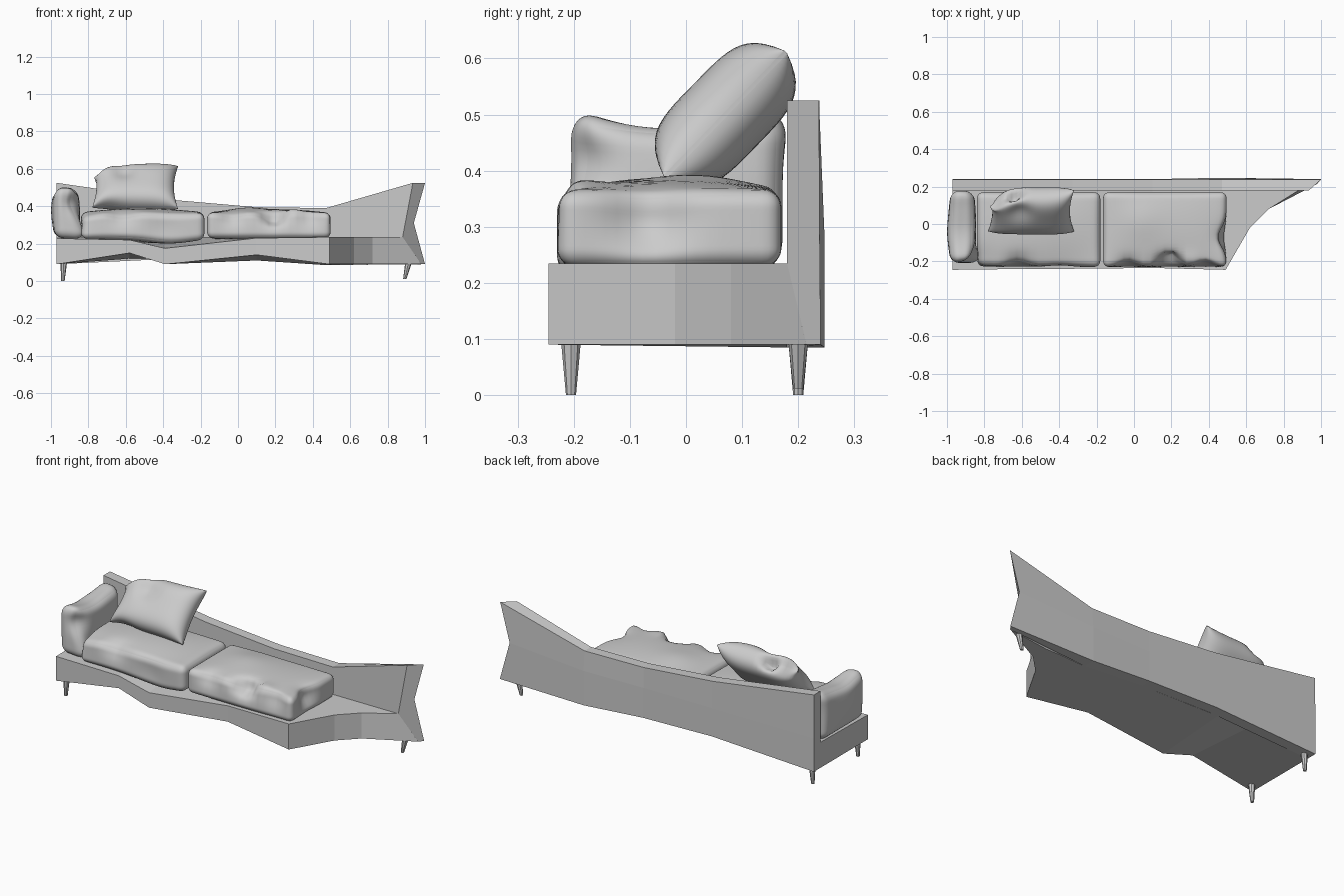
import bpy, bmesh, math
from mathutils import Vector, Matrix

if "Cube" in bpy.data.objects:
    bpy.data.objects.remove(bpy.data.objects["Cube"])


def finish(name, bm, smooth=False):
    bmesh.ops.remove_doubles(bm, verts=bm.verts, dist=1e-5)
    bmesh.ops.recalc_face_normals(bm, faces=bm.faces)
    me = bpy.data.meshes.new(name)
    bm.to_mesh(me)
    bm.free()
    ob = bpy.data.objects.new(name, me)
    bpy.context.collection.objects.link(ob)
    for p in me.polygons:
        p.use_smooth = smooth
    return ob


def loft(name, rings):
    bm = bmesh.new()
    vs = [[bm.verts.new(p) for p in r] for r in rings]
    n = len(vs[0])
    for a, b in zip(vs, vs[1:]):
        for i in range(n):
            j = (i + 1) % n
            bm.faces.new((a[i], a[j], b[j], b[i]))
    bm.faces.new(vs[0])
    bm.faces.new(vs[-1])
    return finish(name, bm)


def unit_grid(cuts=25):
    # cube from -1 to 1 with vertices gathered towards its edges
    bm = bmesh.new()
    bmesh.ops.create_cube(bm, size=2)
    bmesh.ops.subdivide_edges(bm, edges=bm.edges[:], cuts=cuts, use_grid_fill=True)
    for v in bm.verts:
        v.co = Vector([math.sin(c * math.pi / 2) for c in v.co])
    return bm


def dent(bm, dents):
    # each dent: centre, radius, push
    for v in bm.verts:
        p = v.co.copy()
        for c, r, push in dents:
            v.co += Vector(push) * math.exp(-((p - Vector(c)).length / r) ** 2)


def block_cushion(name, centre, half, r, puff, dents):
    bm = unit_grid()
    for v in bm.verts:
        u = v.co.copy()
        p = Vector([u[i] * half[i] for i in range(3)])
        q = Vector([max(-half[i] + r, min(half[i] - r, p[i])) for i in range(3)])
        p = q + (p - q).normalized() * r
        for i in range(3):
            a, b = u[(i + 1) % 3], u[(i + 2) % 3]
            p[i] += u[i] * puff[i] * (1 - a * a) * (1 - b * b)
        v.co = p + Vector(centre)
    dent(bm, dents)
    return finish(name, bm, True)


# Sofa base: front point, top and bottom heights, rear bottom height
base = [(-.97, -.245, .228, .09, .09), (-.58, -.24, .22, .15, .12),
        (-.39, -.24, .175, .09, .12), (.1, -.235, .23, .14, .11),
        (.49, -.245, .235, .09, .085), (.62, -.02, .235, .09, .09),
        (.72, .08, .235, .09, .09)]
rings = [[(x, y, t), (x, y, b), (x, .18, rb), (x, .18, .235)] for x, y, t, b, rb in base]
top, bot = (.88, .18, .235), (.98, .215, .09)
rings.append([top, bot, bot, top])
loft("base", rings[:-1] + [[top, bot, (.979, .214, .09), (.879, .18, .235)]])

# Backrest panel with sagging top edge and notched angled end
back = [(-.97, .525, .09, .24), (-.33, .432, .12, .24), (.1, .395, .11, .24), (.47, .39, .085, .247)]
rings = [[(x, .18, t), (x, .18, .235), (x, .18, b), (x, y, b), (x, y, .28), (x, .238, t)]
         for x, t, b, y in back]
rings.append([(.935, .18, .525), top, bot, (1, .24, .09), (.94, .238, .31), (1, .237, .525)])
loft("backrest", rings)

# Tapered legs
for name, x, y, dx in (("front_left_leg", -.932, -.205, -.004),
                       ("back_left_leg", -.932, .2, -.004),
                       ("back_right_leg", .912, .2, -.02)):
    def circle(cx, r, z):
        return [(cx + r * math.cos(a * math.pi / 4), y + r * math.sin(a * math.pi / 4), z)
                for a in range(8)]
    loft(name, [circle(x, .018, .1), circle(x + dx, .009, 0.0 if dx > -.01 else .012)])

# Seat cushions
block_cushion("left_seat_cushion", (-.51, -.03, .298), (.33, .2, .07), .035, (0, 0, .02), [
    ((-.35, -.23, .22), .16, (0, 0, -.022)),
    ((-.62, -.23, .37), .07, (0, .03, -.02)),
    ((-.84, -.23, .37), .1, (.01, .01, -.02)),
    ((-.40, -.23, .30), .08, (0, .012, 0))])
block_cushion("right_seat_cushion", (.165, -.03, .298), (.33, .2, .068), .032, (0, 0, .018), [
    ((.19, -.23, .37), .06, (0, .07, -.05)),
    ((-.03, -.23, .36), .06, (0, .03, -.015)),
    ((.38, -.23, .35), .06, (0, .03, 0)),
    ((.29, -.2, .37), .05, (0, 0, .015)),
    ((.495, -.07, .33), .07, (-.045, 0, -.01)),
    ((.04, .02, .38), .1, (0, 0, .012))])

# Upright cushion at the left end
block_cushion("end_cushion", (-.918, -.018, .36), (.062, .19, .13), .045, (.012, 0, 0), [
    ((-.92, -.04, .49), .09, (0, 0, -.015)),
    ((-.93, -.2, .49), .06, (0, 0, .014)),
    ((-.93, .16, .49), .06, (0, .01, .014)),
    ((-.85, -.2, .25), .07, (.035, 0, -.01)),
    ((-.86, -.2, .42), .06, (-.03, .02, 0)),
    ((-.99, -.05, .4), .1, (-.008, 0, 0))])

# Leaning throw pillow
bm = unit_grid()
for v in bm.verts:
    u, w, t = v.co
    edge = max(0, (1 - u ** 4) * (1 - w ** 4)) ** .5
    x = u * .228 * (1 - .09 * (1 - w * w))
    y = w * .155 * (1 - .07 * (1 - u * u))
    v.co = (x, y, t * (.004 + .075 * edge))
dent(bm, [((-.09, .14, 0), .035, (0, -.075, -.01)),
          ((-.228, .155, 0), .09, (.01, -.1, .02)),
          ((-.06, .06, .06), .06, (0, 0, -.03)),
          ((-.15, -.16, 0), .08, (0, .015, .01))])
bm.transform(Matrix.Translation((-.55, .07, .5)) @ Matrix.Rotation(math.radians(46), 4, 'X'))
finish("throw_pillow", bm, True)
